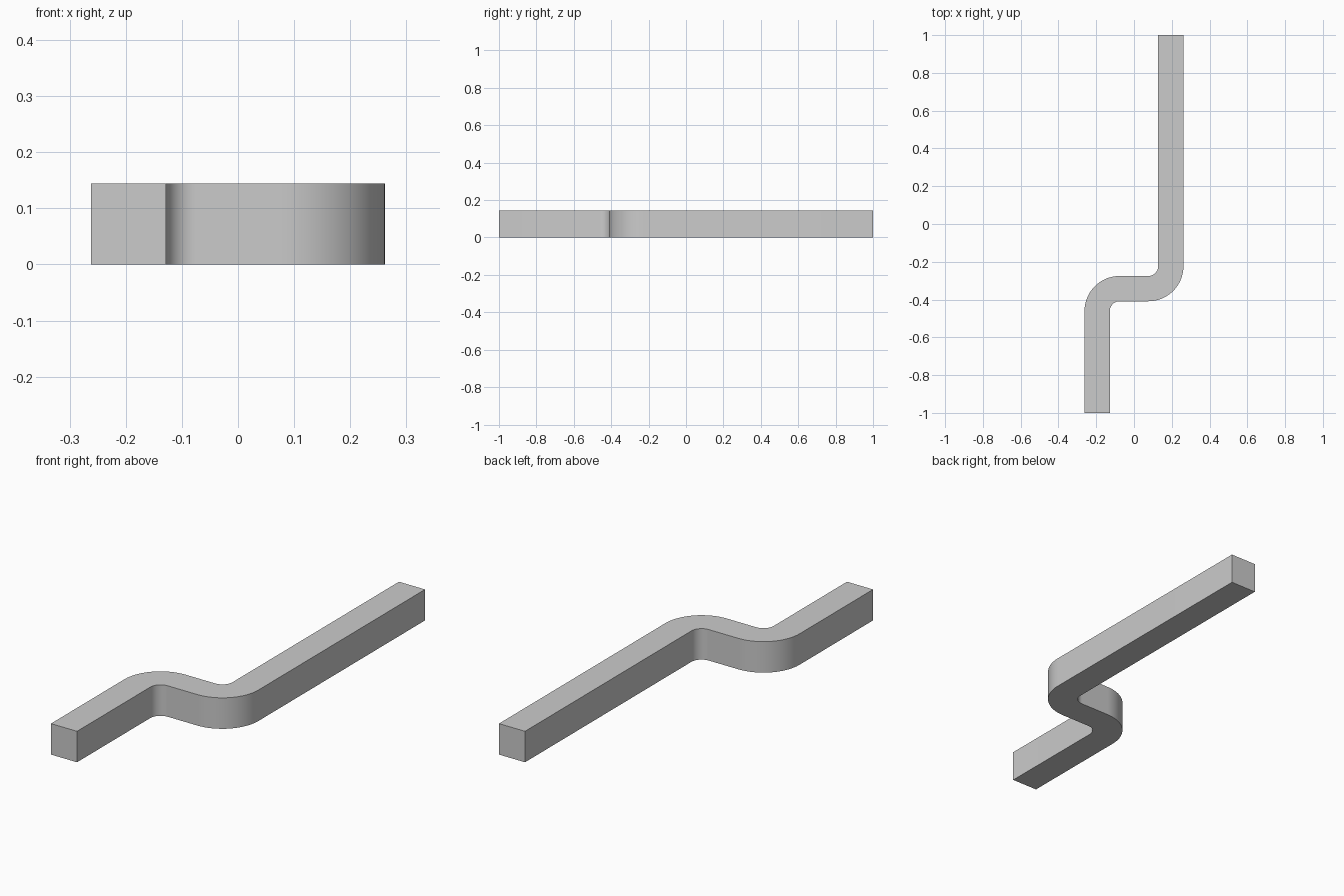
import bpy, bmesh, math
from mathutils import Vector

cube = bpy.data.objects.get("Cube")
if cube:
    bpy.data.objects.remove(cube, do_unlink=True)

WIDTH, HEIGHT = 0.134, 0.144
X_OUT = 0.262                    # outer side of both straight arms
Y_LOW, Y_HIGH = -0.409, -0.275   # edges of the crossing section
R_IN = 0.052
R_OUT = R_IN + WIDTH
STEPS = 16

grey = bpy.data.materials.new("light grey")
grey.use_nodes = True
colour = (0.6, 0.6, 0.6, 1)
grey.diffuse_color = colour
grey.node_tree.nodes["Principled BSDF"].inputs["Base Color"].default_value = colour


def arc(cx, cy, radius, start, end):
    angles = [math.radians(start + (end - start) * i / STEPS) for i in range(STEPS + 1)]
    return [Vector((cx + radius * math.cos(a), cy + radius * math.sin(a), 0)) for a in angles]


# Bend centres: front bend turns right, rear bend turns left
front = (-X_OUT + R_OUT, Y_HIGH - R_OUT)
rear = (X_OUT - R_OUT, Y_LOW + R_OUT)

# Plan outline, up the left edge and back down the right edge
outline = [Vector((-X_OUT, -1, 0))]
outline += arc(*front, R_OUT, 180, 90)
outline += arc(*rear, R_IN, -90, 0)
outline += [Vector((X_OUT - WIDTH, 1, 0)), Vector((X_OUT, 1, 0))]
outline += arc(*rear, R_OUT, 0, -90)
outline += arc(*front, R_IN, 90, 180)
outline += [Vector((-X_OUT + WIDTH, -1, 0))]

# Extrude the outline to the bar height
bm = bmesh.new()
base = bm.faces.new([bm.verts.new(p) for p in outline])
extruded = bmesh.ops.extrude_face_region(bm, geom=[base])["geom"]
top = [v for v in extruded if isinstance(v, bmesh.types.BMVert)]
bmesh.ops.translate(bm, verts=top, vec=(0, 0, HEIGHT))
bmesh.ops.recalc_face_normals(bm, faces=bm.faces)
mesh = bpy.data.meshes.new("offset_bar")
bm.to_mesh(mesh)
bm.free()
mesh.materials.append(grey)
bar = bpy.data.objects.new("offset_bar", mesh)
bpy.context.collection.objects.link(bar)

# Smooth bends, crisp edges
bpy.ops.object.select_all(action="DESELECT")
bar.select_set(True)
bpy.context.view_layer.objects.active = bar
bpy.ops.object.shade_smooth_by_angle(angle=math.radians(30))
